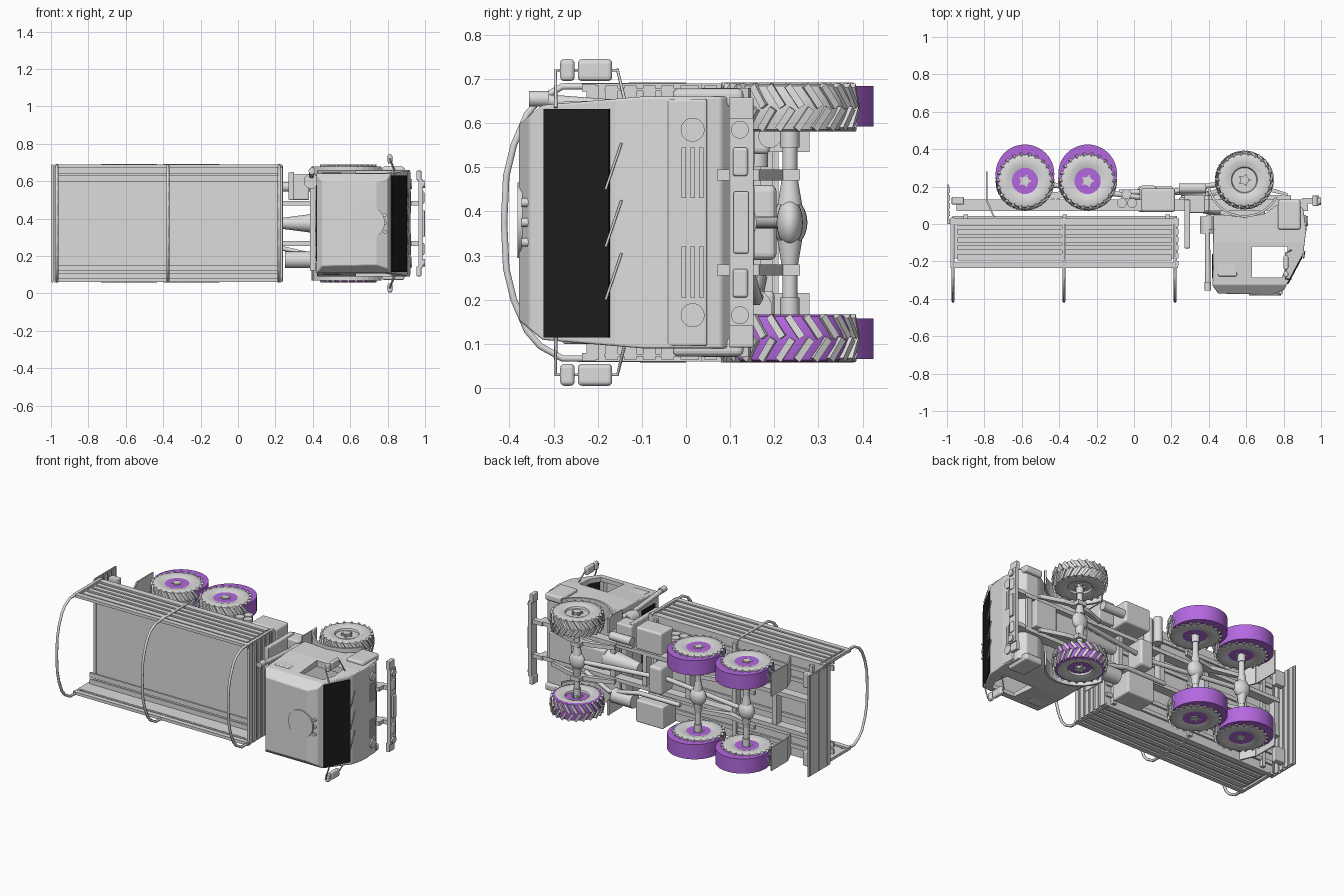
import bpy, bmesh, math
from mathutils import Matrix, Vector

def material(name, c):
    m = bpy.data.materials.new(name)
    m.diffuse_color = (*c, 1)
    return m

GREY = material("light grey", (0.72, 0.72, 0.72))
BLACK = material("glass black", (0.012, 0.012, 0.012))
PURPLE = material("purple", (0.46, 0.14, 0.74))
MID = 0.375                       # centre plane of the truck (it lies on its side, roof towards -y)

def finish(name, bm, mats, smooth=False, r=0):
    bmesh.ops.recalc_face_normals(bm, faces=bm.faces)
    me = bpy.data.meshes.new(name)
    bm.to_mesh(me)
    ob = bpy.data.objects.new(name, me)
    bpy.context.collection.objects.link(ob)
    for m in mats:
        me.materials.append(m)
    if smooth:
        me.shade_smooth()
        me.set_sharp_from_angle(angle=math.radians(35))
    if r:
        b = ob.modifiers.new("bevel", 'BEVEL')
        b.width, b.segments = r, 3
    return ob

def box(name, x, y, z, mat=GREY, r=0):
    bm = bmesh.new()
    c = [(a[0] + a[1]) / 2 for a in (x, y, z)]
    s = [abs(a[1] - a[0]) for a in (x, y, z)]
    bmesh.ops.create_cube(bm, size=1, matrix=Matrix.Translation(c) @ Matrix.Diagonal((*s, 1)))
    return finish(name, bm, [mat], r=r)

def prism(name, pts, z, mat=GREY, shape=None, r=0):
    bm = bmesh.new()
    f = bm.faces.new([bm.verts.new((x, y, z[0])) for x, y in pts])
    g = bmesh.ops.extrude_face_region(bm, geom=[f])['geom']
    bmesh.ops.translate(bm, vec=(0, 0, z[1] - z[0]), verts=[v for v in g if isinstance(v, bmesh.types.BMVert)])
    if shape:
        shape(bm)
    return finish(name, bm, [mat], r=r)

def cyl(name, a, b, r, mat=GREY, r2=None, seg=24):
    a, b = Vector(a), Vector(b)
    bm = bmesh.new()
    m = Matrix.Translation((a + b) / 2) @ (b - a).to_track_quat('Z', 'Y').to_matrix().to_4x4()
    bmesh.ops.create_cone(bm, cap_ends=True, segments=seg, radius1=r, radius2=r if r2 is None else r2,
                          depth=(b - a).length, matrix=m)
    return finish(name, bm, [mat], True)

def tube(name, pts, r):
    cu = bpy.data.curves.new(name, 'CURVE')
    cu.dimensions, cu.bevel_depth, cu.bevel_resolution, cu.use_fill_caps = '3D', r, 1, True
    s = cu.splines.new('POLY')
    s.points.add(len(pts) - 1)
    for p, q in zip(s.points, pts):
        p.co = (*q, 1)
    cu.materials.append(GREY)
    bpy.context.collection.objects.link(bpy.data.objects.new(name, cu))

# Wheels: turned tyre with chevron lugs, rim, hub and bolts
def wheel(name, x, y, z, base):
    bm = bmesh.new()
    half = [(0.062, 0.025), (0.07, 0.046), (0.095, 0.054), (0.125, 0.054), (0.14, 0.049), (0.146, 0.02)]
    prof = half + [(r, -h) for r, h in reversed(half)]
    vs = [bm.verts.new((r, 0, h)) for r, h in prof]
    es = [bm.edges.new((vs[i], vs[(i + 1) % len(vs)])) for i in range(len(vs))]
    bmesh.ops.spin(bm, geom=vs + es, cent=(0, 0, 0), axis=(0, 0, 1), angle=math.tau, steps=40, use_merge=True)
    bmesh.ops.remove_doubles(bm, verts=bm.verts, dist=1e-5)
    for f in bm.faces:
        f.material_index = int(f.calc_center_median().xy.length > 0.129)
    for k in range(44):
        s = 1 if k % 2 else -1
        m = (Matrix.Rotation(math.tau * (k // 2 + 0.25 * s) / 22, 4, 'Z') @ Matrix.Translation((0.148, 0, 0.026 * s))
             @ Matrix.Rotation(0.6 * s, 4, 'X') @ Matrix.Diagonal((0.018, 0.016, 0.058, 1)))
        for v in bmesh.ops.create_cube(bm, size=1, matrix=m)['verts']:
            if abs(v.co.z) > 0.035:        # shoulders round off
                v.co.x, v.co.y = v.co.x * 0.955, v.co.y * 0.955
    bmesh.ops.translate(bm, vec=(x, y, z), verts=bm.verts)
    finish(name + "_tyre", bm, [GREY, base], True)
    cyl(name + "_rim", (x, y, z - 0.035), (x, y, z + 0.035), 0.066, base)
    cyl(name + "_hub", (x, y, z - 0.052), (x, y, z + 0.052), 0.024, seg=10)
    for a in (math.tau * k / 5 for k in range(5)):
        u, w = x + 0.028 * math.cos(a), y + 0.028 * math.sin(a)
        cyl(name + "_bolt", (u, w, z - 0.049), (u, w, z + 0.049), 0.006, seg=6)

wheel("front_left", 0.59, 0.235, 0.635, GREY)
wheel("front_right", 0.59, 0.235, 0.113, PURPLE)
for x in (-0.583, -0.248):
    for z in (0.638, 0.112):
        wheel("rear", x, 0.23, z, GREY)
        cyl("rear_wheel_drum", (x, 0.268, z - 0.046), (x, 0.268, z + 0.046), 0.157, PURPLE, seg=48)

# Axles, differentials and chassis cross members
for x in (0.59, -0.248, -0.583):
    cyl("axle", (x, 0.235, 0.11), (x, 0.235, 0.64), 0.017)
    bm = bmesh.new()
    bmesh.ops.create_uvsphere(bm, u_segments=20, v_segments=12, radius=1, matrix=Matrix.Translation((x, 0.235, MID))
                              @ Matrix.Diagonal((0.052, 0.03 if x > 0 else 0.04, 0.055, 1)))
    finish("differential", bm, [GREY], True)
    for s in (-1, 1):
        cyl("axle_neck", (x, 0.235, MID + s * 0.04), (x, 0.235, MID + s * 0.1), 0.028, r2=0.018)
        cyl("axle_end", (x, 0.235, MID + s * 0.17), (x, 0.235, MID + s * 0.22), 0.022)
for x in (-0.93, -0.7, -0.42, -0.1, 0.2, 0.42, 0.86):
    box("cross_member", (x - 0.015, x + 0.015), (0.075, 0.125), (0.27, 0.48))

# Engine, gearbox, propeller shafts, tanks and boxes
box("engine", (0.46, 0.7), (0.03, 0.15), (0.31, 0.44), r=0.015)
box("engine_guard", (0.69, 0.84), (0.09, 0.155), (0.29, 0.46), r=0.006)
cyl("gearbox", (0.24, 0.11, MID), (0.47, 0.1, MID), 0.03, r2=0.06)
box("transfer_case", (0.03, 0.12), (0.08, 0.205), (0.29, 0.46), r=0.015)
cyl("rear_shaft", (-0.583, 0.23, MID), (0.05, 0.14, MID), 0.014)
cyl("front_shaft", (0.05, 0.15, MID), (0.59, 0.235, MID), 0.014)
box("fuel_tank", (0.04, 0.22), (0.065, 0.19), (0.53, 0.67), r=0.012)
box("battery_box", (0.02, 0.21), (0.065, 0.2), (0.08, 0.22), r=0.01)
box("heater_box", (0.27, 0.38), (0.06, 0.155), (0.5, 0.64), r=0.008)
cyl("silencer", (0.24, 0.19, 0.57), (0.385, 0.19, 0.57), 0.026)
cyl("exhaust_drum", (0.25, 0.15, 0.18), (0.39, 0.15, 0.18), 0.045)
tube("exhaust_pipe", [(0.6, .14, .27), (.42, .16, .2), (.2, .17, .25), (-.08, .17, .25)], 0.014)
for x, y in ((-0.065, 0.112), (-0.01, 0.112), (-0.04, 0.16)):
    cyl("air_tank", (x, y, 0.5), (x, y, 0.66), 0.026)
cyl("air_filter", (0.392, 0.04, 0.6), (0.392, -0.05, 0.6), 0.04)
cyl("air_intake", (0.393, -0.04, 0.63), (0.395, -0.33, 0.652), 0.014)
cyl("intake_cap", (0.395, -0.355, 0.655), (0.395, -0.31, 0.655), 0.018)
box("rear_cab_support", (0.27, 0.3), (-0.13, 0.13), (0.5, 0.65), r=0.005)
box("cab_back_frame", (0.385, 0.415), (-0.03, 0.05), (0.12, 0.64), r=0.006)

# Cargo bed: floor, headboard, lowered tailgate and canopy hoops
box("bed_floor", (-0.98, 0.24), (0.0, 0.03), (0.065, 0.685))
for z in (0.13, 0.2, 0.31, 0.44, 0.55, 0.62):
    box("floor_beam", (-0.97, 0.23), (0.03, 0.042), (z - 0.012, z + 0.012))
for x in (-0.9, -0.37, 0.18):
    box("floor_crossbar", (x - 0.012, x + 0.012), (0.03, 0.05), (0.08, 0.67))
for name, x, y0, y1 in (("headboard", 0.225, -0.225, 0.03), ("tailgate", -0.995, 0.0, 0.21)):
    box(name, (x - 0.003, x + 0.005), (y0, y1), (0.06, 0.69))
    n = round((y1 - y0) / 0.04)
    for y in (y0 + (y1 - y0) * k / n for k in range(n)):
        box(name + "_slat", (x - 0.005, x + 0.012), (y, y + 0.028), (0.065, 0.685))
hoop = [(0.0, 0.065), (-0.28, 0.067), (-0.33, 0.095), (-0.36, 0.13), (-0.39, 0.2), (-0.407, 0.27), (-0.412, MID)]
hoop += [(y, 2 * MID - z) for y, z in reversed(hoop[:-1])]
for x in (-0.968, -0.375, 0.22):
    tube("canopy_hoop", [(x, y, z) for y, z in hoop], 0.0085)

# Cab: side profile, narrowed to a rounded roof, hollowed, with open side windows
def narrow(bm):
    for y in (-0.1, -0.325):
        bmesh.ops.bisect_plane(bm, geom=bm.verts[:] + bm.edges[:] + bm.faces[:], plane_co=(0, y, 0), plane_no=(0, 1, 0))
    for v in bm.verts:
        k = 1 - 0.3 * max(0, -0.1 - v.co.y) - 2.6 * max(0, -0.325 - v.co.y)
        v.co.z = MID + (v.co.z - MID) * k

prof = [(0.425, 0.05), (0.42, -0.33), (0.45, -0.372), (0.74, -0.378), (0.80, -0.355), (0.905, -0.16), (0.92, -0.04),
        (0.905, 0.08), (0.87, 0.11), (0.79, 0.11), (0.76, 0.10), (0.70, 0.055), (0.59, 0.035), (0.48, 0.05)]
cab = prism("cab", prof, (0.09, 0.66), shape=narrow, r=0.014)
holes = [("cavity_cutter", [(0.45, 0.0), (0.45, -0.32), (0.77, -0.32), (0.87, -0.16), (0.87, 0.0)], (0.13, 0.62)),
         ("side_window_cutter", [(0.63, -0.12), (0.63, -0.285), (0.79, -0.285), (0.82, -0.22), (0.82, -0.12)], (0, 0.75)),
         ("windscreen_cutter", [(0.78, -0.3), (0.84, -0.33), (0.93, -0.183), (0.85, -0.17)], (0.135, 0.615))]
for h in holes:
    c = prism(*h)
    c.hide_render = True
    m = cab.modifiers.new("cut", 'BOOLEAN')
    m.operation, m.object, m.solver = 'DIFFERENCE', c, 'EXACT'
prism("windscreen", [(0.818, -0.32), (0.8975, -0.172), (0.903, -0.175), (0.824, -0.323)], (0.115, 0.632), BLACK)
box("rear_window", (0.416, 0.424), (-0.29, -0.16), (0.17, 0.58), BLACK)
for z in (0.2, 0.32, 0.45):
    tube("wiper", [(0.907, -0.182, z), (0.913, -0.146, z + 0.105)], 0.003)
cyl("roof_hatch", (0.70, -0.37, 0.38), (0.70, -0.382, 0.38), 0.085, seg=32)
for z in (0.33, MID, 0.42):
    cyl("roof_lamp", (0.785, -0.34, z), (0.785, -0.373, z), 0.01, seg=12)
box("grille_panel", (0.9, 0.921), (-0.043, 0.048), (0.095, 0.655), r=0.006)
box("bumper_plate", (0.985, 1.0), (0.108, 0.142), (0.305, 0.445), r=0.004)

# Everything that is mirrored left and right
for side in (-1, 1):
    def zr(a, b):
        return sorted((MID + side * a, MID + side * b))
    # chassis rails and springs
    box("chassis_rail", (-0.95, 0.93), (0.07, 0.13), zr(0.095, 0.12))
    box("bumper_bracket", (0.9, 0.98), (0.11, 0.14), zr(0.095, 0.12))
    prism("front_spring", [(0.38, .15), (.59, .205), (.82, .15), (.82, .165), (.68, .21), (.59, .225), (.5, .21),
                           (.38, .165)], zr(0.095, 0.12))
    prism("rear_spring", [(-0.62, .19), (-.42, .13), (-.21, .19), (-.21, .21), (-.42, .17), (-.62, .21)], zr(0.095, 0.12))
    box("spring_clamp", (0.56, 0.62), (0.19, 0.258), zr(0.095, 0.12))
    # bed sides and benches
    box("side_board", (-0.98, 0.235), (-0.185, 0.03), zr(0.298, 0.303))
    box("top_rail", (-0.98, 0.235), (-0.235, -0.205), zr(0.296, 0.314))
    for y, w in ((-0.195, 0.035), (-0.14, 0.028), (-0.098, 0.028), (-0.056, 0.028), (-0.008, 0.038)):
        box("side_slat", (-0.945, 0.2), (y, y + w), zr(0.3, 0.312))
    for x in (-0.97, -0.375, 0.22):
        box("side_post", (x - 0.01, x + 0.01), (-0.235, 0.035), zr(0.3, 0.315))
    for a in (0.225, 0.265):
        box("bench_slat", (-0.96, 0.21), (-0.1, -0.088), zr(a, a + 0.03))
    # mudguards and tail lamps
    box("rear_mudflap", (-0.79, -0.783), (0.12, 0.28), zr(0.16, 0.305))
    prism("rear_fender", [(-0.79, 0.12), (-0.75, 0.03), (-0.74, 0.03), (-0.78, 0.12)], zr(0.16, 0.305))
    box("tail_lamp", (-0.975, -0.91), (0.105, 0.145), zr(0.2, 0.29), r=0.005)
    box("front_mudflap", (0.398, 0.404), (0.06, 0.2), zr(0.21, 0.305))
    arc = [(0.59 + r * math.cos(a), 0.235 + r * math.sin(a)) for r, ks in ((0.2, range(15)), (0.188, range(14, -1, -1)))
           for a in (math.radians(190 + 142 * k / 14) for k in ks)]
    prism("front_fender", arc, zr(0.215, 0.305))
    box("front_corner", (0.77, 0.89), (-0.03, 0.13), zr(0.26, 0.303), r=0.012)
    # front lamps, grille bars, side panel and mirrors on bent arms
    z = MID + side * 0.21
    cyl("headlamp", (0.9, 0.015, z), (0.93, 0.015, z), 0.027)
    cyl("bumper_lamp", (0.97, 0.122, z), (0.999, 0.122, z), 0.02)
    for y in (-0.01, 0.01, 0.03):
        box("grille_bar", (0.915, 0.925), (y, y + 0.01), zr(0.055, 0.17))
    box("quarter_panel", (0.45, 0.55), (-0.28, -0.16), zr(0.262, 0.275), r=0.006)
    for y0, y1 in ((-0.245, -0.167), (-0.285, -0.252)):
        box("mirror", (0.8, 0.825), (y0, y1), zr(0.32, 0.37), r=0.01)
    w = [MID + side * a for a in (0.26, 0.345)]
    tube("mirror_arm", [(0.84, -0.295, w[0]), (0.812, -0.295, w[1]), (0.812, -0.155, w[1]), (0.85, -0.135, w[0])], 0.004)
    # bumper with bent ends and steps
    box("bumper_step", (0.97, 0.996), (0.106, 0.14), zr(0.105, 0.17), r=0.006)
    box("bumper_half", (0.965, 0.988), (0.097, 0.153), zr(0.0, 0.235))
    box("bumper_corner", (0.955, 0.98), (0.097, 0.153), zr(0.23, 0.283), r=0.004)
